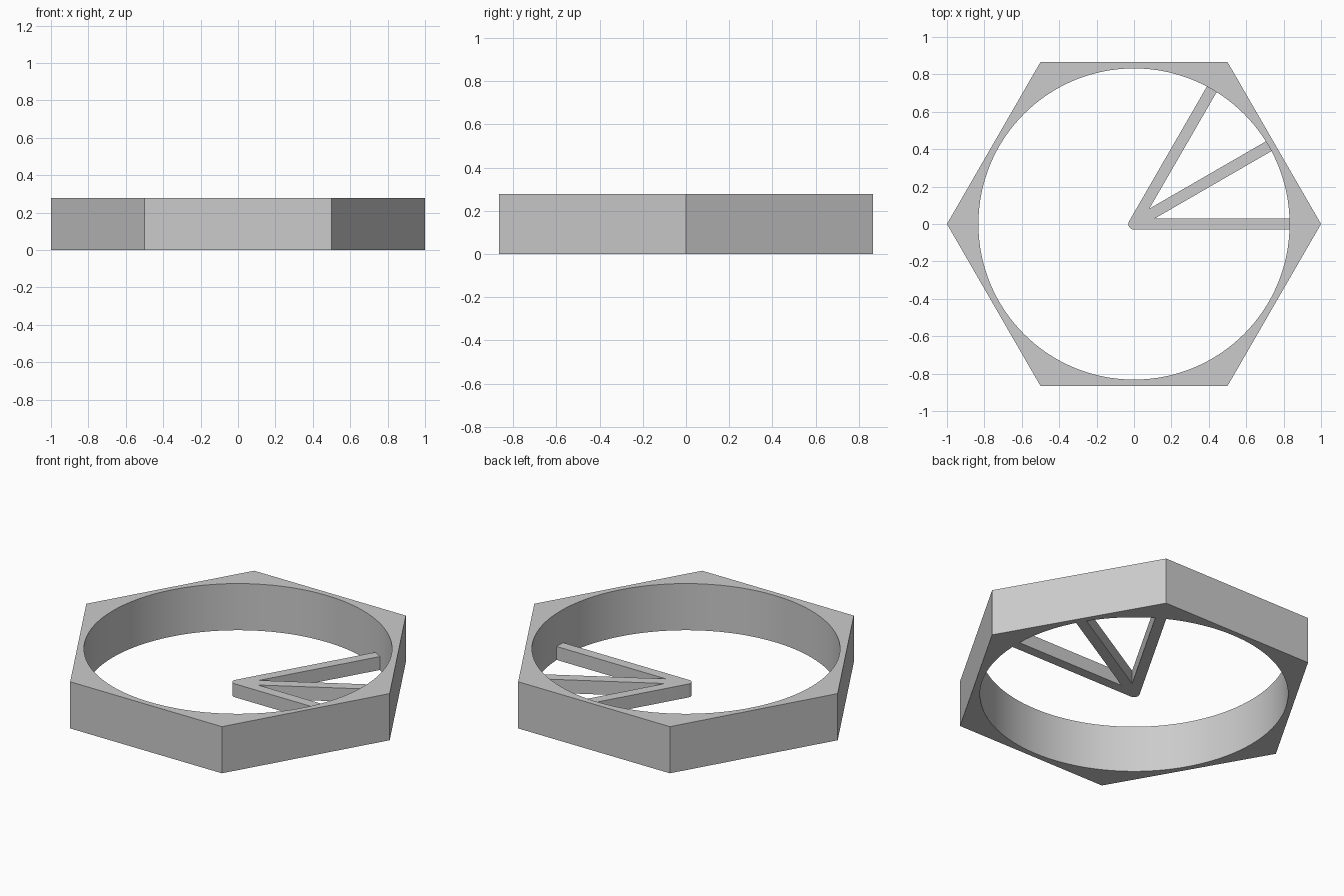
import bpy, bmesh
from math import sin, cos, asin, radians, tau

cube = bpy.data.objects.get("Cube")
if cube:
    bpy.data.objects.remove(cube, do_unlink=True)

HEIGHT, BORE = 0.278, 0.832
SPOKE_HEIGHT, SPOKE_HALF = 0.08, 0.03
SPOKE_ANGLES = [radians(a) for a in (0, 30, 60)]

grey = bpy.data.materials.new("plain grey")
grey.use_nodes = True
colour = (0.6, 0.6, 0.6, 1)
grey.diffuse_color = colour
grey.node_tree.nodes["Principled BSDF"].inputs["Base Color"].default_value = colour


def polar(r, a):
    return (r * cos(a), r * sin(a))


def circle(r, n):
    return [polar(r, tau * i / n) for i in range(n)]


def extruded(name, loops, height):
    """Fill the outline loops (later loops are holes) and extrude them up from the ground."""
    bm = bmesh.new()
    edges = []
    for loop in loops:
        vs = [bm.verts.new((x, y, 0)) for x, y in loop]
        edges += [bm.edges.new((v, vs[i - 1])) for i, v in enumerate(vs)]
    bmesh.ops.triangle_fill(bm, edges=edges, use_beauty=True, normal=(0, 0, 1))
    new = bmesh.ops.extrude_face_region(bm, geom=bm.faces[:], use_keep_orig=True)
    top = [g for g in new["geom"] if isinstance(g, bmesh.types.BMVert)]
    bmesh.ops.translate(bm, verts=top, vec=(0, 0, height))
    bmesh.ops.recalc_face_normals(bm, faces=bm.faces[:])
    mesh = bpy.data.meshes.new(name)
    bm.to_mesh(mesh)
    bm.free()
    mesh.materials.append(grey)
    obj = bpy.data.objects.new(name, mesh)
    bpy.context.collection.objects.link(obj)
    bpy.ops.object.select_all(action="DESELECT")
    obj.select_set(True)
    bpy.context.view_layer.objects.active = obj
    bpy.ops.object.shade_smooth_by_angle(angle=radians(30))
    return obj


# Hexagonal frame with a round bore
extruded("hexagon_frame", [circle(1, 6), circle(BORE, 128)], HEIGHT)

# Three spokes meeting in a rounded hub, as one outline
reach = BORE + 0.002
spread = asin(SPOKE_HALF / reach)
outline = []
for i, a in enumerate(SPOKE_ANGLES):
    if i:
        half_gap = (a - SPOKE_ANGLES[i - 1]) / 2
        outline.append(polar(SPOKE_HALF / sin(half_gap), a - half_gap))
    outline += [polar(reach, a - spread), polar(reach, a + spread)]
start, end = SPOKE_ANGLES[-1] + tau / 4, tau * 3 / 4
outline += [polar(SPOKE_HALF, start + (end - start) * k / 10) for k in range(11)]
extruded("spokes", [outline], SPOKE_HEIGHT)
